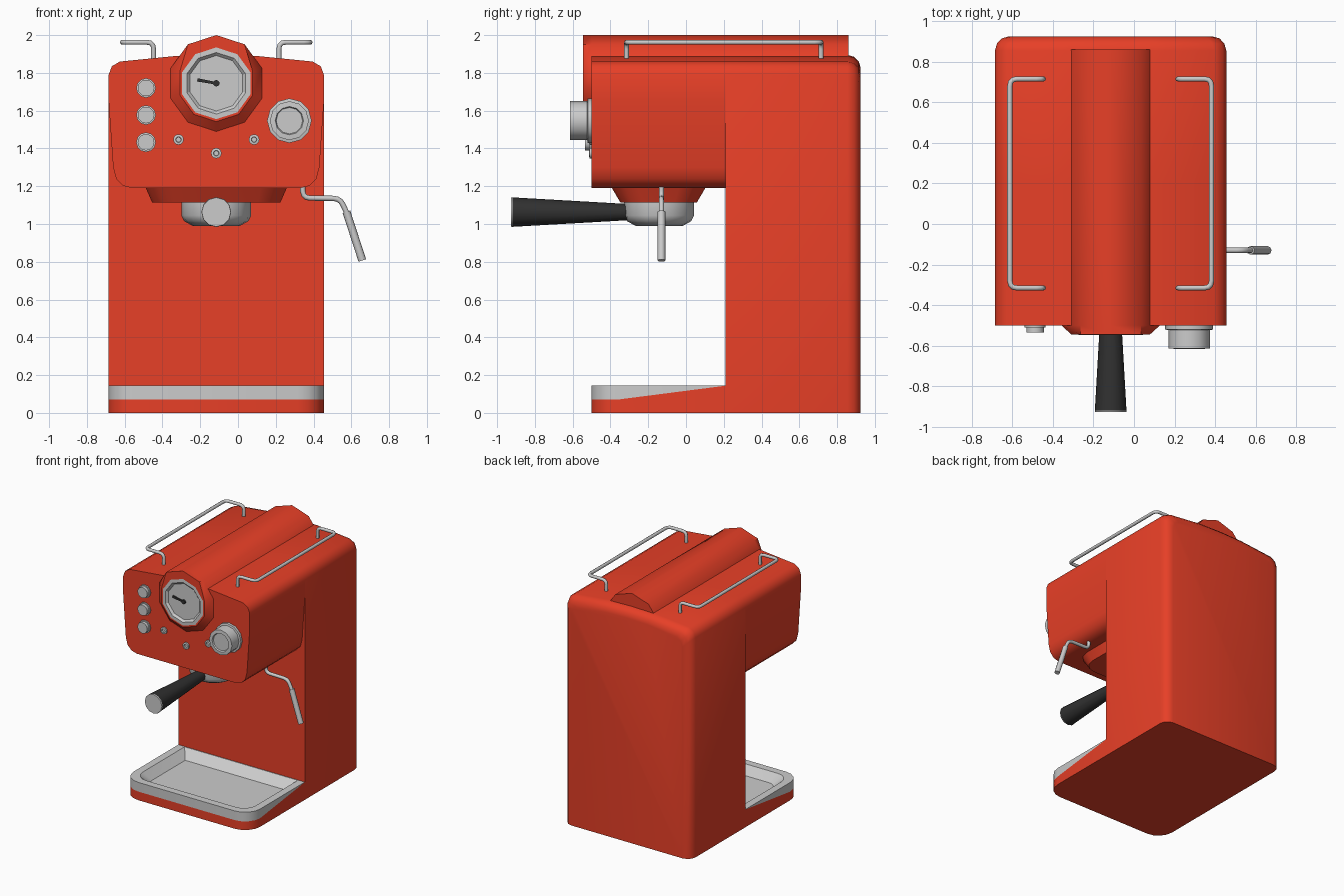
import bpy, bmesh
from math import sin, cos, pi, radians
from mathutils import Vector

if "Cube" in bpy.data.objects:
    bpy.data.objects.remove(bpy.data.objects["Cube"])

CX, HW = -0.115, 0.57          # body centre line and half width


def material(name, rgb):
    m = bpy.data.materials.new(name)
    m.diffuse_color = (*rgb, 1)
    m.use_nodes = True
    m.node_tree.nodes["Principled BSDF"].inputs["Base Color"].default_value = m.diffuse_color
    return m


RED = material("red_enamel", (0.8, 0.05, 0.02))
BLACK = material("black_plastic", (0.03, 0.03, 0.03))


def smooth(ob, angle):
    bpy.ops.object.select_all(action='DESELECT')
    ob.select_set(True)
    bpy.context.view_layer.objects.active = ob
    bpy.ops.object.shade_smooth_by_angle(angle=radians(angle))


def loft(name, rings, mat=None, start=True, end=True, angle=40):
    """Skin a list of equal-length point rings."""
    bm = bmesh.new()
    vs = [[bm.verts.new(p) for p in ring] for ring in rings]
    n = len(vs[0])
    for a, b in zip(vs, vs[1:]):
        for i in range(n):
            j = (i + 1) % n
            bm.faces.new((a[i], a[j], b[j], b[i]))
    if start:
        bm.faces.new(vs[0][::-1])
    if end:
        bm.faces.new(vs[-1])
    bmesh.ops.recalc_face_normals(bm, faces=bm.faces)
    me = bpy.data.meshes.new(name)
    bm.to_mesh(me)
    bm.free()
    if mat:
        me.materials.append(mat)
    ob = bpy.data.objects.new(name, me)
    bpy.context.collection.objects.link(ob)
    smooth(ob, angle)
    return ob


def circle_y(x, z, r, y, n):
    return [(x + r * sin(2 * pi * i / n), y, z + r * cos(2 * pi * i / n)) for i in range(n)]


def turned_y(name, x, z, profile, n=12, mat=None):
    """Round part facing the front; profile is (radius, y) pairs."""
    return loft(name, [circle_y(x, z, r, y, n) for r, y in profile], mat)


def pipe(name, pts, r, fillet=0.035):
    """Round bar along a path with filleted corners."""
    pts = [Vector(p) for p in pts]
    path = [pts[0]]
    for a, b, c in zip(pts, pts[1:], pts[2:]):
        p, q = b + (a - b).normalized() * fillet, b + (c - b).normalized() * fillet
        path += [p * (1 - t) ** 2 + b * 2 * t * (1 - t) + q * t * t for t in (0, 0.33, 0.67, 1)]
    path.append(pts[-1])
    cu = bpy.data.curves.new(name, 'CURVE')
    cu.dimensions = '3D'
    cu.bevel_depth, cu.bevel_resolution, cu.use_fill_caps = r, 2, True
    sp = cu.splines.new('POLY')
    sp.points.add(len(path) - 1)
    for s, p in zip(sp.points, path):
        s.co = (*p, 1)
    ob = bpy.data.objects.new(name, cu)
    bpy.context.collection.objects.link(ob)
    bpy.ops.object.select_all(action='DESELECT')
    ob.select_set(True)
    bpy.context.view_layer.objects.active = ob
    bpy.ops.object.convert(target='MESH')
    smooth(bpy.context.object, 50)


# Body cross-sections: half outline mirrored about the centre line
TOP = [(HW, 1.79), (0.553, 1.835), (0.51, 1.86), (0.21, 1.89), (0, 1.895)]


def section(lower, y, inset=0):
    half = lower + TOP
    s = (HW - inset) / HW
    right = [(CX + x * s, y, z - (inset if z > 1.7 else 0)) for x, z in half]
    left = [(2 * CX - x, y, z) for x, y, z in right[-2::-1]]
    return right + left


# Rear column with rounded back edges
loft("rear_column", [section([(HW, 0)], y, i) for y, i in
     ((0.21, 0), (0.855, 0), (0.89, 0.01), (0.915, 0.034), (0.925, 0.07))], RED)

# Overhanging head
HEAD = [(0.445, 1.19), (0.495, 1.203), (0.53, 1.24), (0.546, 1.3), (HW, 1.65)]
loft("head", [section(HEAD, -0.5), section(HEAD, 0.21)], RED)


# Base and drip tray: plan outline with rounded front corners
def plan(inset, back, z, back_z=None):
    hw, front, r = HW - inset, -0.5 + inset, 0.135 - inset * 0.5
    half = [(hw, back)]
    half += [(hw - r + r * cos(t * pi / 8), front + r - r * sin(t * pi / 8)) for t in range(5)]
    out = half + [(-x, y) for x, y in half[::-1]]
    return [(CX + x, y, back_z if back_z and y == back else z) for x, y in out]


loft("base", [plan(0, 0.21, 0), plan(0, 0.21, 0.07, 0.144)], RED, end=False)
loft("drip_tray", [plan(0, 0.21, 0.07, 0.144), plan(0, 0.21, 0.145), plan(0.06, 0.205, 0.145),
                   plan(0.125, 0.12, 0.085)], start=False, angle=30)

# Boiler barrel along the top, with a skirt flaring onto the front panel
GZ = 1.745
barrel = [circle_y(CX, GZ, 0.255, y, 10) for y in (0.86, -0.5)]
wide, narrow = (circle_y(CX, GZ, r, -0.545, 10) for r in (0.255, 0.203))
nose = [wide[i] if i in (0, 1, 9) else narrow[i] for i in range(10)]
loft("boiler_barrel", barrel + [nose, circle_y(CX, GZ, 0.19, -0.545, 10)], RED, end=False)

# Pressure gauge with recessed face and needle
loft("gauge", [circle_y(CX, GZ, r, y, 10) for r, y in
     ((0.19, -0.545), (0.163, -0.546), (0.147, -0.53))], start=False, angle=20)
turned_y("needle_hub", CX, GZ, [(0.017, -0.529), (0.017, -0.542)], 10, BLACK)
tip, up = Vector((-0.1, 0, 0.018)), Vector((0.0012, 0, 0.0066))
corners = (up, tip + up * 1.3, tip - up * 1.3, -up)
loft("needle", [[(CX + p.x, y, GZ + p.z) for p in corners] for y in (-0.529, -0.539)], BLACK)

# Steam knob, push buttons and indicator lights
turned_y("steam_knob", 0.272, 1.547, [(0.118, -0.495), (0.118, -0.52), (0.103, -0.523), (0.103, -0.613),
                                      (0.075, -0.615), (0.07, -0.605)])
for i, z in enumerate((1.72, 1.577, 1.433)):
    turned_y(f"button_{i + 1}", -0.487, z, [(0.052, -0.495), (0.052, -0.51), (0.044, -0.511), (0.044, -0.536)])
for i, (x, z) in enumerate(((-0.315, 1.447), (CX, 1.375), (0.085, 1.447))):
    turned_y(f"indicator_{i + 1}", x, z, [(0.028, -0.495), (0.028, -0.511), (0.015, -0.513), (0.013, -0.503)])


# Brew group under the head
def rounded_rect(hx, hy, r, z):
    out = []
    for k, (sx, sy) in enumerate(((1, 1), (-1, 1), (-1, -1), (1, -1))):
        for t in range(4):
            a = (k + t / 3) * pi / 2
            out.append((CX + sx * (hx - r) + r * cos(a), -0.145 + sy * (hy - r) + r * sin(a), z))
    return out


loft("group_collar", [rounded_rect(0.375, 0.25, 0.14, 1.195), rounded_rect(0.34, 0.203, 0.12, 1.115)], RED)
loft("filter_basket", [[(CX + r * cos(k * pi / 8), -0.142 + r * sin(k * pi / 8), z) for k in range(16)]
                       for r, z in ((0.185, 1.12), (0.185, 1.045), (0.17, 1.015), (0.125, 0.99))])

# Filter handle
turned_y("filter_handle", CX, 1.063, [(0.042, -0.29), (0.078, -0.92)], 12, BLACK)
turned_y("handle_cap", CX, 1.063, [(0.079, -0.918), (0.077, -0.926)])

# Steam wand with thicker sleeve
pipe("steam_wand", [(0.342, -0.13, 1.2), (0.345, -0.13, 1.138), (0.54, -0.13, 1.135), (0.58, -0.13, 1.05)], 0.014)
pipe("wand_sleeve", [(0.574, -0.13, 1.065), (0.658, -0.13, 0.807)], 0.021)

# Cup rails on both sides of the barrel
for side, s in (("left", -1), ("right", 1)):
    a, b = CX + s * 0.332, CX + s * 0.497
    pipe(f"{side}_cup_rail", [(a, -0.315, 1.86), (a, -0.315, 1.962), (b, -0.315, 1.962),
                              (b, 0.715, 1.962), (a, 0.715, 1.962), (a, 0.715, 1.86)], 0.013)
